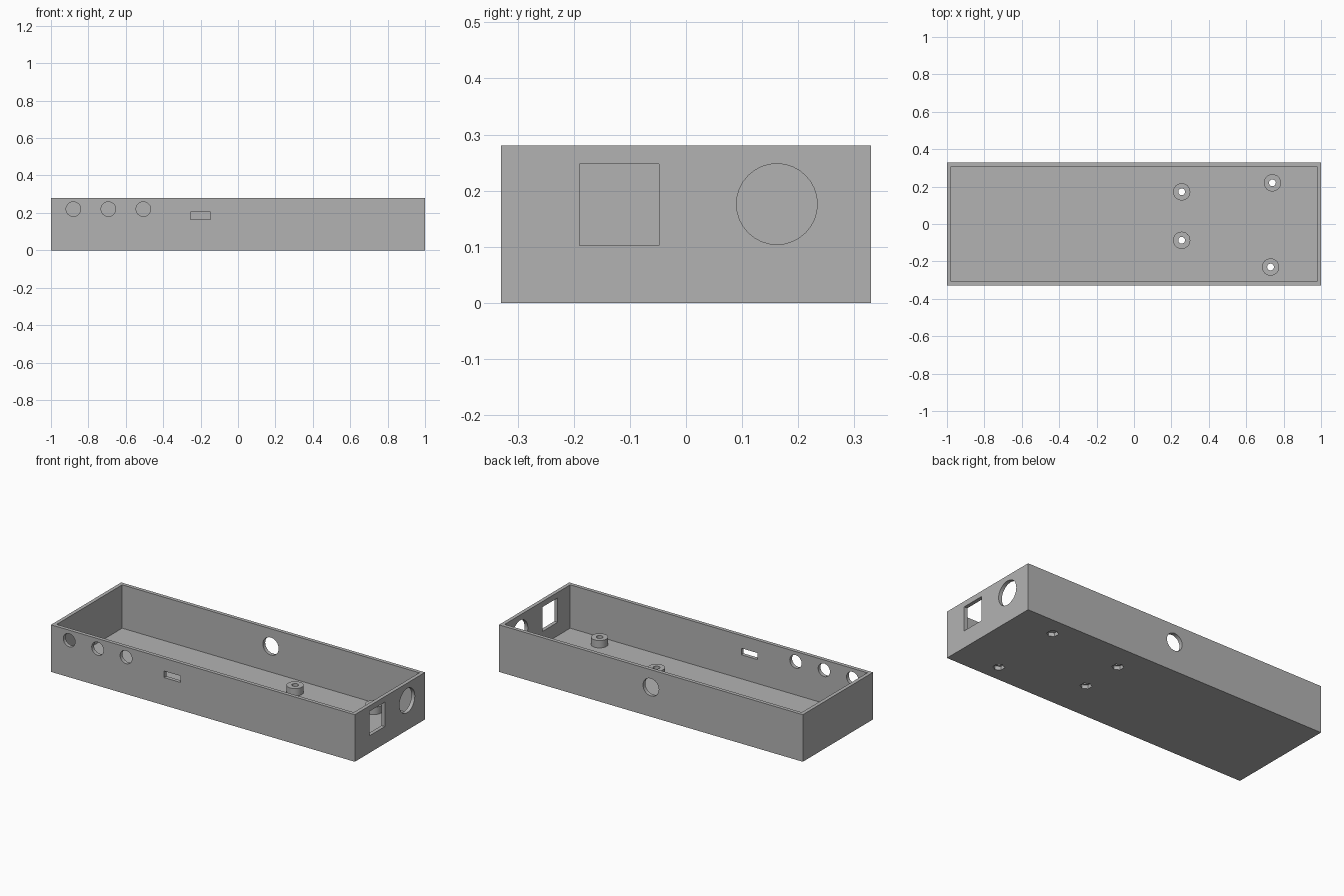
import bpy
from math import pi

cube = bpy.data.objects.get("Cube")
if cube:
    bpy.data.objects.remove(cube, do_unlink=True)

W, D, H, T = 2.0, 0.66, 0.28, 0.022   # width, depth, height, wall thickness
BOSS_TOP = 0.066

grey = bpy.data.materials.new("plain grey")
grey.use_nodes = True
grey.diffuse_color = (0.45, 0.45, 0.45, 1)
grey.node_tree.nodes["Principled BSDF"].inputs["Base Color"].default_value = grey.diffuse_color


def box(name, lo, hi):
    centre = [(a + b) / 2 for a, b in zip(lo, hi)]
    bpy.ops.mesh.primitive_cube_add(size=1, location=centre)
    ob = bpy.context.object
    ob.name = name
    ob.scale = [b - a for a, b in zip(lo, hi)]
    bpy.ops.object.transform_apply(location=True, rotation=True, scale=True)
    return ob


def rod(name, centre, radius, length, axis="z", sides=32):
    turn = {"x": (0, pi / 2, 0), "y": (pi / 2, 0, 0), "z": (0, 0, 0)}[axis]
    bpy.ops.mesh.primitive_cylinder_add(vertices=sides, radius=radius, depth=length,
                                        location=centre, rotation=turn)
    ob = bpy.context.object
    ob.name = name
    bpy.ops.object.transform_apply(location=True, rotation=True, scale=True)
    return ob


def combine(target, tool, operation="DIFFERENCE"):
    mod = target.modifiers.new("combine", "BOOLEAN")
    mod.operation, mod.object, mod.solver = operation, tool, "EXACT"
    bpy.context.view_layer.objects.active = target
    bpy.ops.object.modifier_apply(modifier=mod.name)
    bpy.data.objects.remove(tool, do_unlink=True)


# Open tray
tray = box("tray", (-W / 2, -D / 2, 0), (W / 2, D / 2, H))
combine(tray, box("cavity", (-W / 2 + T, -D / 2 + T, T), (W / 2 - T, D / 2 - T, H + T)))

# Front wall: three round button holes and a slot
for x in (-0.88, -0.693, -0.506):
    combine(tray, rod("button_hole", (x, -D / 2, 0.22), 0.039, 0.1, "y"))
combine(tray, box("slot", (-0.255, -D / 2 - T, 0.165), (-0.148, -D / 2 + 2 * T, 0.204)))

# Back wall: one round hole
combine(tray, rod("back_hole", (0, D / 2, 0.176), 0.052, 0.1, "y"))

# End wall: square and round openings
combine(tray, box("square_opening", (W / 2 - 2 * T, -0.19, 0.102), (W / 2 + T, -0.048, 0.247)))
combine(tray, rod("round_opening", (W / 2, 0.162, 0.176), 0.072, 0.1, "x"))

# Screw bosses with through holes and hexagonal nut pockets underneath
for x, y in ((0.255, 0.172), (0.255, -0.087), (0.74, 0.22), (0.73, -0.23)):
    height = BOSS_TOP - T / 2
    combine(tray, rod("boss", (x, y, T / 2 + height / 2), 0.046, height), "UNION")
    combine(tray, rod("screw_hole", (x, y, 0.05), 0.018, 0.2))
    combine(tray, rod("nut_pocket", (x, y, 0), 0.032, 2 * T, "z", 6))

tray.data.materials.clear()
tray.data.materials.append(grey)
bpy.ops.object.select_all(action="DESELECT")
tray.select_set(True)
bpy.context.view_layer.objects.active = tray
bpy.ops.object.shade_smooth_by_angle(angle=pi / 6)
